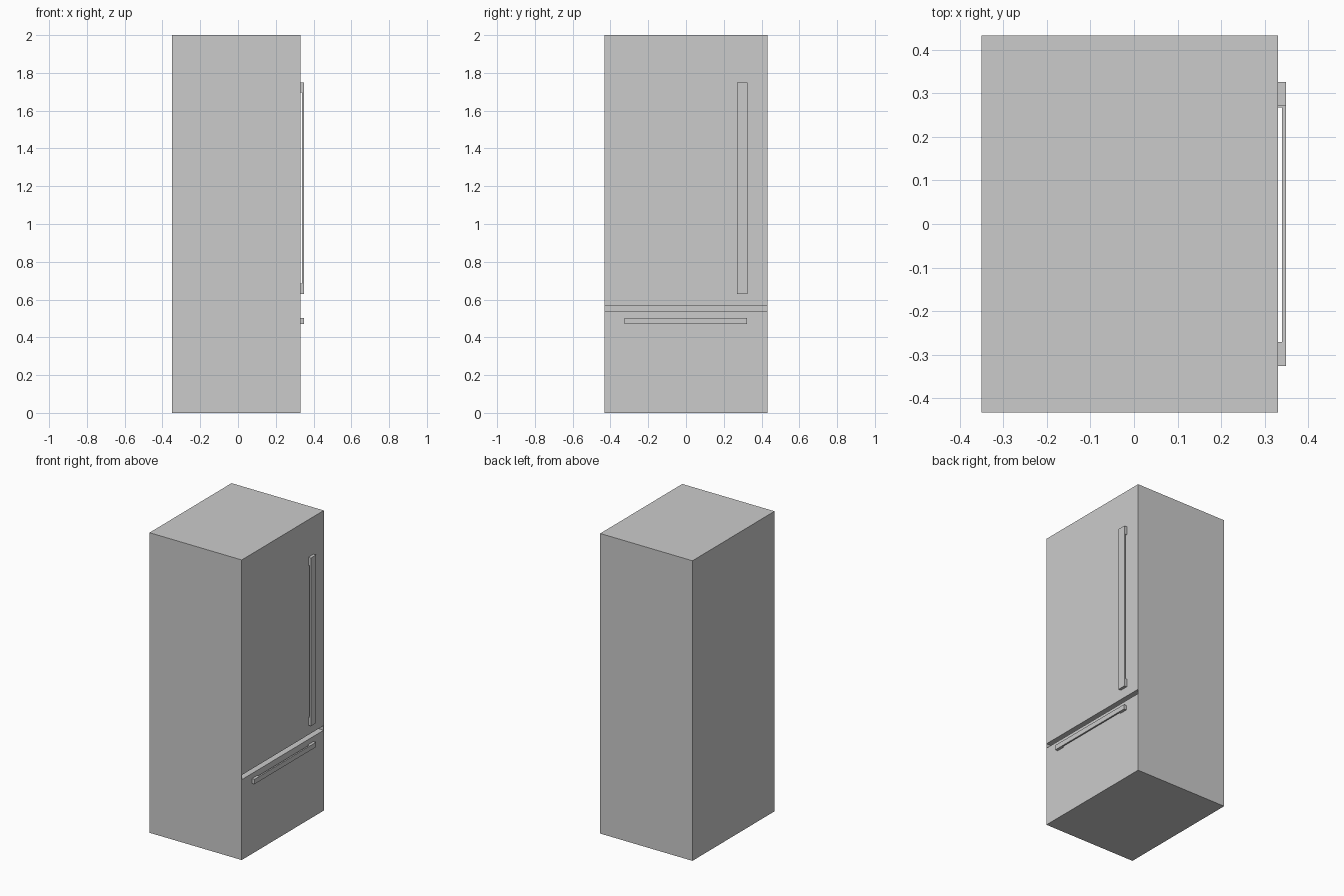
import bpy, bmesh
from mathutils import Vector

if "Cube" in bpy.data.objects:
    bpy.data.objects.remove(bpy.data.objects["Cube"])

X0, X1, HY, H = -0.35, 0.33, 0.432, 2.0
GAP = (0.535, 0.567)


def finish(bm, name):
    bmesh.ops.recalc_face_normals(bm, faces=bm.faces[:])
    me = bpy.data.meshes.new(name)
    bm.to_mesh(me)
    bm.free()
    ob = bpy.data.objects.new(name, me)
    bpy.context.collection.objects.link(ob)
    return ob


def front_face(bm, z):
    # door-side face that contains height z
    return next(f for f in bm.faces if f.normal.x > 0.9
                and min(v.co.z for v in f.verts) < z < max(v.co.z for v in f.verts))


# Cabinet with a recessed slot between the upper door and the drawer
bm = bmesh.new()
bmesh.ops.create_cube(bm, size=1)
for v in bm.verts:
    v.co = (X0 if v.co.x < 0 else X1, v.co.y * 2 * HY, (v.co.z + 0.5) * H)
bm.normal_update()
mid = sum(GAP) / 2
for z in GAP:
    f = front_face(bm, mid)
    bmesh.ops.bisect_plane(bm, geom=[f] + f.edges[:] + f.verts[:],
                           plane_co=(0, 0, z), plane_no=(0, 0, 1))
    bm.normal_update()
slot = front_face(bm, mid)
bmesh.ops.inset_individual(bm, faces=[slot], thickness=0.001, depth=0)
ext = bmesh.ops.extrude_discrete_faces(bm, faces=[slot])
bmesh.ops.translate(bm, verts=ext["faces"][0].verts[:], vec=(-0.12, 0, 0))
finish(bm, "fridge_cabinet")


def handle(name, start, along, length, across, width, foot=0.055):
    # U-shaped bar: profile in (along, x), extruded across its width
    start, along, across = Vector(start), Vector(along), Vector(across)
    inner, outer = 0.009, 0.019
    prof = [(0, 0), (foot, 0), (foot, inner), (length - foot, inner),
            (length - foot, 0), (length, 0), (length, outer), (0, outer)]
    bm = bmesh.new()
    face = bm.faces.new([bm.verts.new(start + along * a + Vector((d, 0, 0)))
                         for a, d in prof])
    ext = bmesh.ops.extrude_face_region(bm, geom=[face])
    bmesh.ops.translate(bm, vec=across * width,
                        verts=[g for g in ext["geom"] if isinstance(g, bmesh.types.BMVert)])
    finish(bm, name)


# Door and drawer handles
handle("door_handle", (X1, 0.27, 0.63), (0, 0, 1), 1.12, (0, 1, 0), 0.055)
handle("drawer_handle", (X1, -0.325, 0.47), (0, 1, 0), 0.647, (0, 0, 1), 0.032)
